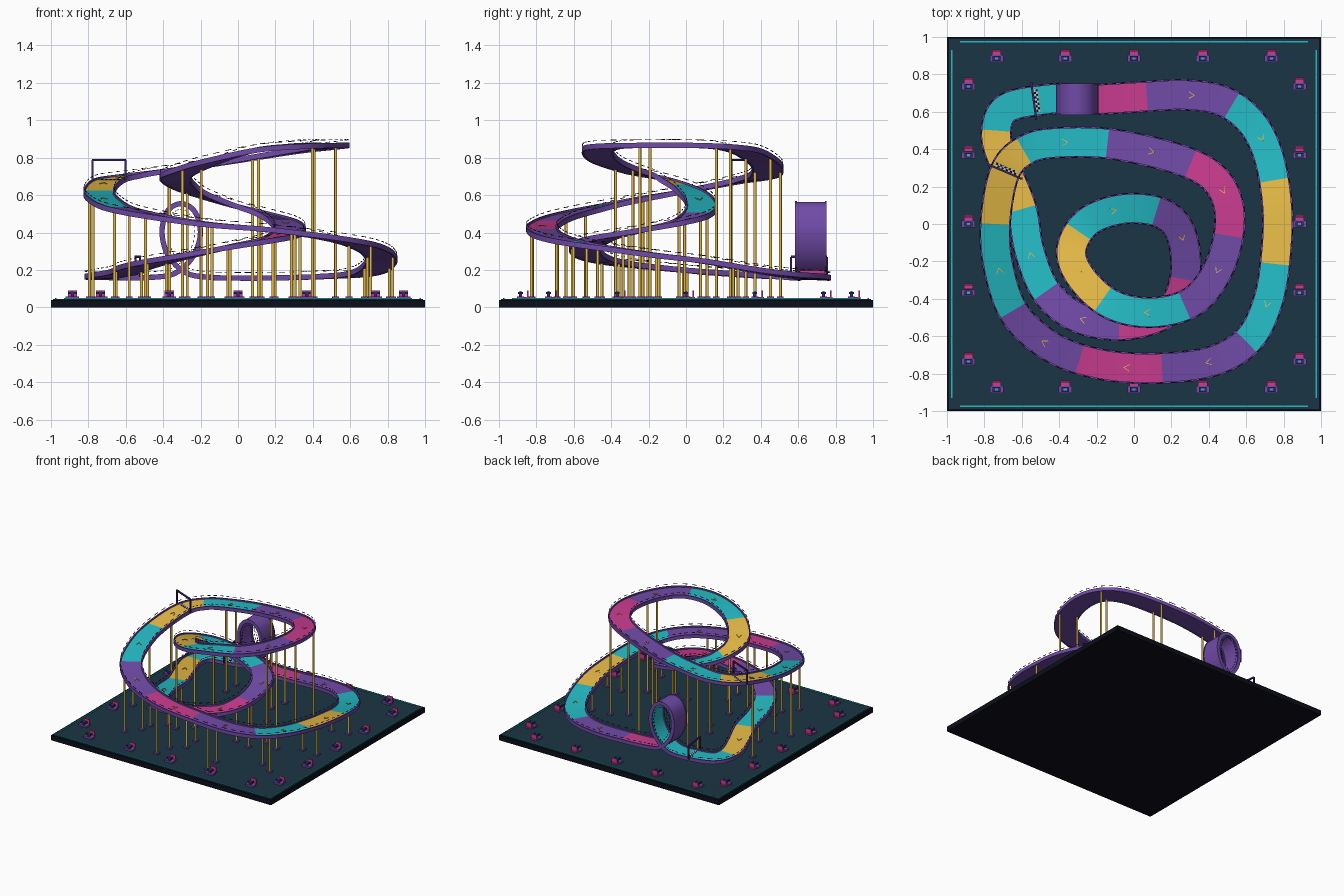
import bpy, bmesh, math
from mathutils import Vector, Matrix

if "Cube" in bpy.data.objects:
    bpy.data.objects.remove(bpy.data.objects["Cube"])


def mat(name, r, g, b):
    m = bpy.data.materials.new(name)
    m.diffuse_color = [(c / 255) ** 2.2 for c in (r, g, b)] + [1]
    m.use_nodes = True
    m.node_tree.nodes["Principled BSDF"].inputs["Base Color"].default_value = m.diffuse_color
    return m


TEAL, GOLD = mat("teal", 41, 184, 194), mat("gold", 228, 184, 72)
PINK, PURPLE = mat("magenta", 200, 62, 142), mat("purple", 112, 76, 166)
BLACK, FLOOR = mat("black", 20, 22, 32), mat("dark_teal", 32, 56, 70)
DARK, WHITE = mat("dark_purple", 62, 42, 105), mat("white", 235, 235, 235)
MATS = [PINK, PURPLE, TEAL, GOLD, TEAL, PURPLE]   # repeating deck colours

# Centre line: vertical loop at the back (x, z), then the rising spiral (x, y, z)
LOOP = [(-.45, .165), (-.33, .19), (-.24, .28), (-.205, .4), (-.235, .51), (-.305, .55),
        (-.375, .51), (-.402, .4), (-.37, .28), (-.28, .19), (-.16, .165)]
MAIN = [(.04, .68, .16), (.28, .69, .163), (.48, .655, .17), (.63, .54, .18), (.72, .36, .205),
        (.765, .1, .25), (.76, -.15, .28), (.72, -.4, .315), (.62, -.61, .35), (.43, -.73, .385),
        (.15, -.77, .42), (-.15, -.755, .445), (-.42, -.67, .485), (-.63, -.49, .53),
        (-.72, -.25, .58), (-.742, 0, .625), (-.69, .28, .68), (-.57, .4, .705), (-.4, .435, .73),
        (-.1, .425, .775), (.27, .335, .835), (.45, .22, .86), (.513, .03, .87), (.46, -.22, .87),
        (.32, -.41, .865), (.1, -.473, .845), (-.12, -.43, .79), (-.28, -.29, .735),
        (-.335, -.14, .695), (-.25, .01, .63), (-.06, .08, .56), (.14, .06, .5), (.25, -.05, .455),
        (.275, -.27, .41), (.19, -.46, .37), (-.05, -.54, .325), (-.3, -.5, .275),
        (-.47, -.36, .24), (-.56, -.14, .215), (-.6, .08, .195), (-.69, .31, .178),
        (-.738, .48, .168), (-.68, .62, .163)]
CTRL = [Vector((x, .668, z)) for x, z in LOOP] + [Vector(p) for p in MAIN]
N, SUB = len(CTRL), 8
LOOP_END = (len(LOOP) - 1) * SUB

# Sample the closed Catmull-Rom spline and its frames
P = []
for i in range(N):
    a, b, c, d = (CTRL[(i + k) % N] for k in (-1, 0, 1, 2))
    for k in range(SUB):
        t = k / SUB
        P.append(.5 * (2 * b + (c - a) * t + (2 * a - 5 * b + 4 * c - d) * t * t
                       + (3 * b - a - 3 * c + d) * t ** 3))
M = len(P)
FR = []
for i in range(M):
    T = (P[(i + 1) % M] - P[i - 1]).normalized()
    S = Vector((0, -1, 0)) if i <= LOOP_END else T.cross(Vector((0, 0, 1))).normalized()
    FR.append((T, S, S.cross(T).normalized()))
ARC = [0.0] * M
for i in range(LOOP_END + 1, M):
    ARC[i] = ARC[i - 1] + (P[i] - P[i - 1]).length
FIRST = next(i for i in range(LOOP_END, M) if P[i].x >= .04)
LAST = next(i for i in range(M - 40, M) if P[i].y >= .48 and P[i].z < .2)
SEG = (ARC[LAST] - ARC[FIRST]) / 21


def at(i, u, v, w=0):
    T, S, Nn = FR[i % M]
    return P[i % M] + S * u + Nn * v + T * w


def colour(i):
    if i <= LOOP_END:
        return 2 if i < LOOP_END * .5 else 1 if i < LOOP_END * .85 else 0
    return max(0, 1 + math.floor((ARC[i] - ARC[FIRST]) / SEG + 1e-6)) % 6


def finish(name, bm, mats, smooth=False):
    bmesh.ops.recalc_face_normals(bm, faces=bm.faces)
    me = bpy.data.meshes.new(name)
    bm.to_mesh(me)
    bm.free()
    ob = bpy.data.objects.new(name, me)
    bpy.context.collection.objects.link(ob)
    for m in mats:
        me.materials.append(m)
    if smooth:
        bpy.ops.object.select_all(action='DESELECT')
        ob.select_set(True)
        bpy.context.view_layer.objects.active = ob
        bpy.ops.object.shade_smooth_by_angle(angle=math.radians(40))
    return ob


def sweep(name, u0, u1, v0, v1, mats, top=lambda i: 0, other=0):
    bm = bmesh.new()
    rings = [[bm.verts.new(at(i, u, v)) for u, v in ((u0, v1), (u1, v1), (u1, v0), (u0, v0))]
             for i in range(M)]
    for i in range(M):
        r, q = rings[i], rings[(i + 1) % M]
        for k in range(4):
            f = bm.faces.new((r[k], r[(k + 1) % 4], q[(k + 1) % 4], q[k]))
            f.material_index = top(i) if k == 0 else other
    finish(name, bm, mats, True)


def box(bm, c, size, rot=None, mi=0):
    m = Matrix.Translation(c) @ (rot.to_4x4() if rot else Matrix()) @ Matrix.Diagonal((*size, 1))
    for v in bmesh.ops.create_cube(bm, size=1, matrix=m)['verts']:
        for f in v.link_faces:
            f.material_index = mi


def basis(i):
    return Matrix(FR[i % M]).transposed()   # local x along track, y across, z up


def bar(bm, a, b, w, h=None, mi=0):
    d = b - a
    box(bm, (a + b) / 2, (w, h or w, d.length), d.to_track_quat('Z', 'Y').to_matrix(), mi)


# Track deck and edge rails
sweep("track_deck", -.077, .077, -.014, 0, MATS, colour, 1)
sweep("left_rail", -.084, -.074, -.018, .01, [PURPLE])
sweep("right_rail", .074, .084, -.018, .01, [PURPLE])

# Dashed guard wires over both edges
bm = bmesh.new()
for i in range(0, M, 2):
    for u in (-.08, .08):
        bar(bm, at(i, u, .026), at(i + 1, u, .026), .0035)
finish("guard_dashes", bm, [BLACK])

# Direction chevrons, one per deck colour
bm = bmesh.new()
for k in range(21):
    i = min(range(LOOP_END, M), key=lambda j: abs(ARC[j] - ARC[FIRST] - (k + .5) * SEG))
    for s in (-1, 1):
        bar(bm, at(i, 0, .003, .016), at(i, .018 * s, .003, -.014), .004, .004)
finish("chevrons", bm, [GOLD])

# Start and upper gates with chequered lines
GATES = [min(range(M), key=lambda j: (P[j] - Vector(p)).length)
         for p in ((-.535, .67, .165), (-.69, .28, .68))]
for name, i in zip(("start_gate", "upper_gate"), GATES):
    bm = bmesh.new()
    a, b = at(i, -.096, 0), at(i, .096, 0)
    up = Vector((0, 0, .108))
    bar(bm, a, a + up, .011)
    bar(bm, b, b + up, .011)
    bar(bm, a + up, b + up, .011)
    finish(name, bm, [DARK])
    bm = bmesh.new()
    for r in range(2):
        for k in range(10):
            box(bm, at(i, -.054 + k * .012, .001, .012 + r * .01), (.01, .012, .003),
                basis(i), (r + k) % 2)
    finish(name + "_line", bm, [WHITE, BLACK])

# Support posts in pairs, left out where a lower track is in the way
posts, feet = bmesh.new(), bmesh.new()
step, nxt = .42, ARC[FIRST] + .9
for i in range(FIRST, M):
    if ARC[i] < nxt or P[i].z < .19:
        continue
    nxt = ARC[i] + step
    for u in (-.068, .068):
        p = at(i, u, -.012)
        if any(q.z < p.z - .06 and (q.xy - p.xy).length < .1 for q in P):
            continue
        h = p.z - .045
        bmesh.ops.create_cone(posts, cap_ends=True, segments=10, radius1=.008, radius2=.008, depth=h,
                              matrix=Matrix.Translation((p.x, p.y, .045 + h / 2)))
        box(feet, Vector((p.x, p.y, .051)), (.036, .036, .012))
finish("support_posts", posts, [GOLD], True)
finish("post_feet", feet, [PURPLE])

# Base board with glowing border strips
bm = bmesh.new()
box(bm, Vector((0, 0, .02)), (2, 2, .04))
box(bm, Vector((0, 0, .0425)), (1.98, 1.98, .005), mi=1)
for s in (-1, 1):
    box(bm, Vector((0, s * .975, .047)), (1.86, .009, .006), mi=2)
    box(bm, Vector((s * .975, 0, .047)), (.009, 1.86, .006), mi=2)
finish("base_board", bm, [BLACK, FLOOR, TEAL])

# Spectator seats around the border
bm = bmesh.new()
spots = [(k * .3675, s * .885) for s in (-1, 1) for k in range(-2, 3)]
spots += [(y, x) for x, y in spots]
for x, y in spots:
    box(bm, Vector((x, y, .052)), (.072, .036, .014), mi=0)
    box(bm, Vector((x, y, .064)), (.018, .018, .016), mi=1)
    box(bm, Vector((x, y, .077)), (.042, .026, .012), mi=1)
    box(bm, Vector((x, y, .084)), (.018, .012, .004), mi=2)
    box(bm, Vector((x, y + .034, .05)), (.05, .03, .01), mi=3)
    box(bm, Vector((x, y + .04, .068)), (.05, .008, .045), mi=3)
finish("border_seats", bm, [PURPLE, DARK, TEAL, PINK])
